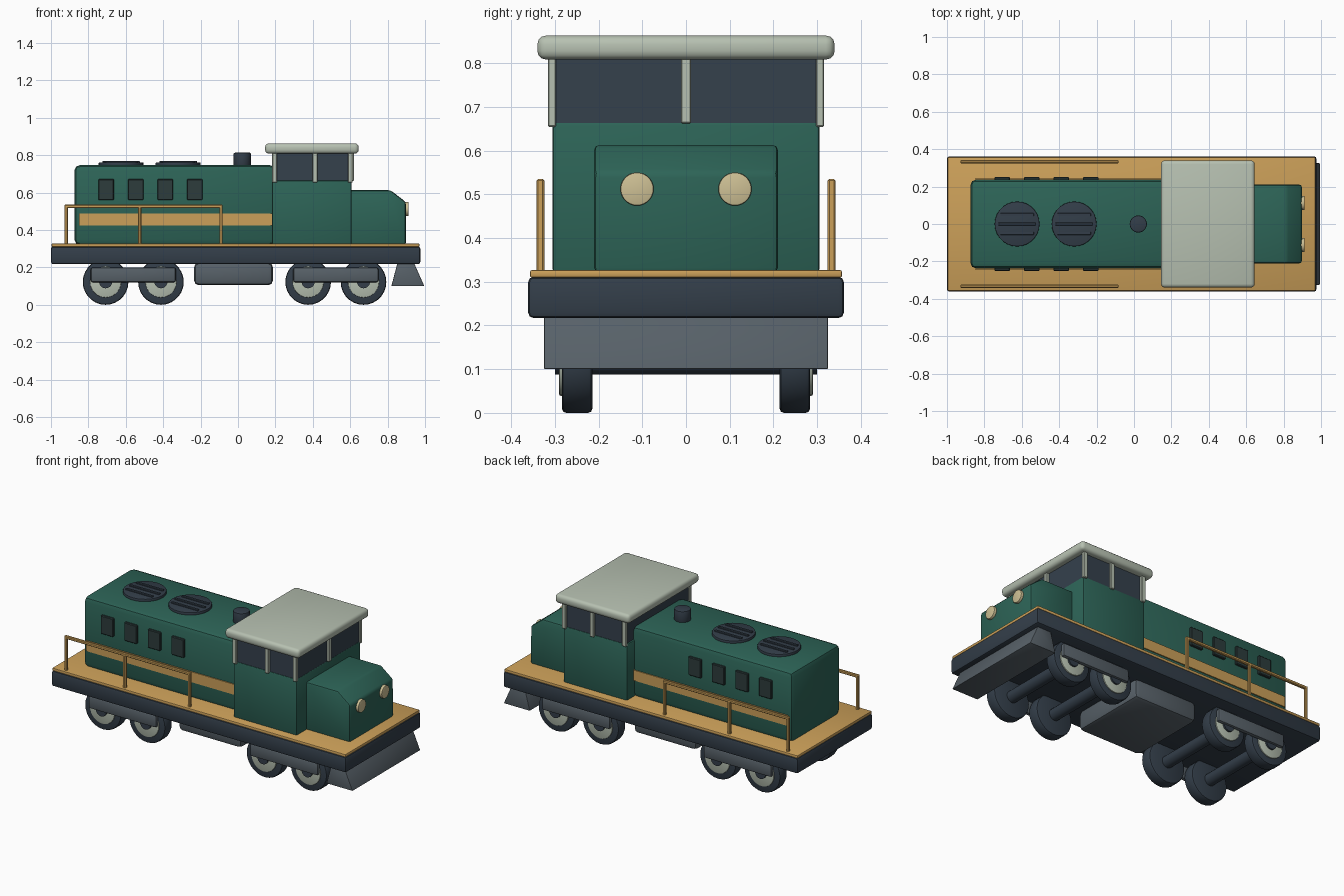
import bpy, bmesh
from math import radians
from mathutils import Matrix, Vector

cube = bpy.data.objects.get("Cube")
if cube:
    bpy.data.objects.remove(cube, do_unlink=True)


def material(name, rgb):
    m = bpy.data.materials.new(name)
    m.use_nodes = True
    m.diffuse_color = (*rgb, 1)
    bsdf = next(n for n in m.node_tree.nodes if n.type == 'BSDF_PRINCIPLED')
    bsdf.inputs["Base Color"].default_value = (*rgb, 1)
    bsdf.inputs["Roughness"].default_value = 0.6
    return m


GREEN = material("body_green", (0.026, 0.127, 0.095))
YELLOW = material("deck_yellow", (0.60, 0.35, 0.10))
TRIM = material("pale_trim", (0.47, 0.53, 0.44))
NAVY = material("dark_navy", (0.033, 0.048, 0.067))
GLASS = material("window_glass", (0.035, 0.052, 0.073))
SLATE = material("slate_grey", (0.095, 0.118, 0.138))
VENT = material("vent_dark", (0.026, 0.045, 0.045))
LAMP = material("lamp_cream", (0.62, 0.53, 0.30))


def finish(name, bm, mat, bevel=0, segments=2):
    """Bevel the sharp edges, shade and link the part."""
    if bevel:
        edges = [e for e in bm.edges if e.calc_face_angle(0) > radians(31)]
        bmesh.ops.bevel(bm, geom=edges, offset=bevel, segments=segments,
                        profile=0.5, affect='EDGES', clamp_overlap=True)
    bmesh.ops.recalc_face_normals(bm, faces=bm.faces)
    me = bpy.data.meshes.new(name)
    bm.to_mesh(me)
    bm.free()
    me.materials.append(mat)
    ob = bpy.data.objects.new(name, me)
    bpy.context.collection.objects.link(ob)
    bpy.ops.object.select_all(action='DESELECT')
    ob.select_set(True)
    bpy.context.view_layer.objects.active = ob
    bpy.ops.object.shade_smooth_by_angle(angle=radians(35))
    return ob


def box(name, x, y, z, mat, bevel=0, segments=2):
    """Box from (min, max) pairs."""
    bm = bmesh.new()
    bmesh.ops.create_cube(bm, size=1)
    for v in bm.verts:
        v.co = Vector([(a + b) / 2 + c * (b - a) for c, (a, b) in zip(v.co, (x, y, z))])
    return finish(name, bm, mat, bevel, segments)


def cylinder(name, centre, r, depth, axis, mat, bevel=0, sides=28):
    bm = bmesh.new()
    turn = {'X': Matrix.Rotation(radians(90), 4, 'Y'),
            'Y': Matrix.Rotation(radians(90), 4, 'X'),
            'Z': Matrix.Identity(4)}[axis]
    bmesh.ops.create_cone(bm, cap_ends=True, segments=sides, radius1=r, radius2=r,
                          depth=depth, matrix=Matrix.Translation(centre) @ turn)
    return finish(name, bm, mat, bevel)


def prism(name, profile, half_width, mat, bevel=0):
    """Side profile in x and z, extruded across y."""
    bm = bmesh.new()
    face = bm.faces.new([bm.verts.new((x, -half_width, z)) for x, z in profile])
    ext = bmesh.ops.extrude_face_region(bm, geom=[face])
    moved = [g for g in ext["geom"] if isinstance(g, bmesh.types.BMVert)]
    bmesh.ops.translate(bm, verts=moved, vec=(0, 2 * half_width, 0))
    return finish(name, bm, mat, bevel)


def span(a, b, side):
    """Range from a to b out from the centre line on one side."""
    return tuple(sorted((a * side, b * side)))


SIDES = (("left", 1), ("right", -1))

# Frame, deck and underside
box("frame", (-1, 0.975), (-0.361, 0.361), (0.217, 0.311), NAVY, 0.012)
box("deck", (-0.997, 0.97), (-0.357, 0.357), (0.309, 0.327), YELLOW, 0.005)
box("fuel_tank", (-0.235, 0.187), (-0.24, 0.24), (0.105, 0.225), SLATE, 0.025)
prism("plow", [(0.82, 0.1), (0.996, 0.1), (0.942, 0.222), (0.852, 0.222)], 0.325, SLATE, 0.004)

# Hood with stripes, vents, roof fans and exhaust
box("hood", (-0.875, 0.2), (-0.237, 0.237), (0.32, 0.747), GREEN, 0.03)
for side, s in SIDES:
    box(f"stripe_{side}", (-0.85, 0.19), span(0.23, 0.243, s), (0.425, 0.488), YELLOW)
    for i in range(4):
        x = -0.705 + i * 0.158
        box(f"vent_{side}_{i + 1}", (x - 0.042, x + 0.042), span(0.23, 0.251, s),
            (0.56, 0.672), VENT, 0.004, 1)
for i, x in enumerate((-0.625, -0.32)):
    cylinder(f"roof_fan_{i + 1}", (x, 0, 0.75), 0.12, 0.024, 'Z', NAVY, 0.004)
    for j in (-1, 0, 1):
        y = j * 0.05
        half = 0.1 if j == 0 else 0.09
        box(f"fan_bar_{i + 1}_{j + 2}", (x - half, x + half), (y - 0.008, y + 0.008),
            (0.755, 0.769), NAVY, 0.002, 1)
cylinder("exhaust", (0.023, 0, 0.775), 0.046, 0.076, 'Z', NAVY, 0.006)

# Cab with windows, pillars and roof
box("cab", (0.183, 0.607), (-0.305, 0.305), (0.32, 0.665), GREEN, 0.008)
box("cab_windows", (0.192, 0.604), (-0.301, 0.301), (0.66, 0.82), GLASS)
for side, s in SIDES:
    for i, x in enumerate((0.196, 0.412, 0.6)):
        box(f"cab_pillar_{side}_{i + 1}", (x - 0.013, x + 0.013), span(0.297, 0.316, s),
            (0.654, 0.82), TRIM, 0.003, 1)
box("cab_front_pillar", (0.6, 0.62), (-0.012, 0.012), (0.662, 0.82), TRIM, 0.003, 1)
box("cab_roof", (0.145, 0.645), (-0.34, 0.34), (0.808, 0.863), TRIM, 0.02, 3)

# Sloped nose with headlights
prism("nose", [(0.59, 0.32), (0.897, 0.32), (0.897, 0.55), (0.815, 0.613), (0.59, 0.613)],
      0.21, GREEN, 0.012)
for side, s in SIDES:
    cylinder(f"headlight_{side}", (0.9, 0.112 * s, 0.512), 0.038, 0.024, 'X', LAMP, 0.004)

# Handrails
for side, s in SIDES:
    box(f"rail_{side}", (-0.928, -0.082), span(0.324, 0.342, s), (0.517, 0.535), YELLOW, 0.004, 1)
    for i, x in enumerate((-0.919, -0.525, -0.091)):
        box(f"rail_post_{side}_{i + 1}", (x - 0.009, x + 0.009), span(0.324, 0.342, s),
            (0.32, 0.525), YELLOW, 0.004, 1)

# Trucks: axles, wheels, hubs and side frames
for end, centre in (("rear", -0.56), ("front", 0.523)):
    for i, x in enumerate((centre - 0.148, centre + 0.148)):
        tag = f"{end}_{i + 1}"
        cylinder(f"axle_{tag}", (x, 0, 0.123), 0.035, 0.6, 'Y', NAVY, 0, 20)
        for side, s in SIDES:
            cylinder(f"wheel_{tag}_{side}", (x, 0.249 * s, 0.122), 0.122, 0.07, 'Y', NAVY, 0.01)
            cylinder(f"hub_{tag}_{side}", (x, 0.28 * s, 0.122), 0.083, 0.02, 'Y', TRIM, 0.003)
    for side, s in SIDES:
        box(f"side_frame_{end}_{side}", (centre - 0.228, centre + 0.228),
            span(0.284, 0.312, s), (0.12, 0.2), SLATE, 0.012)
